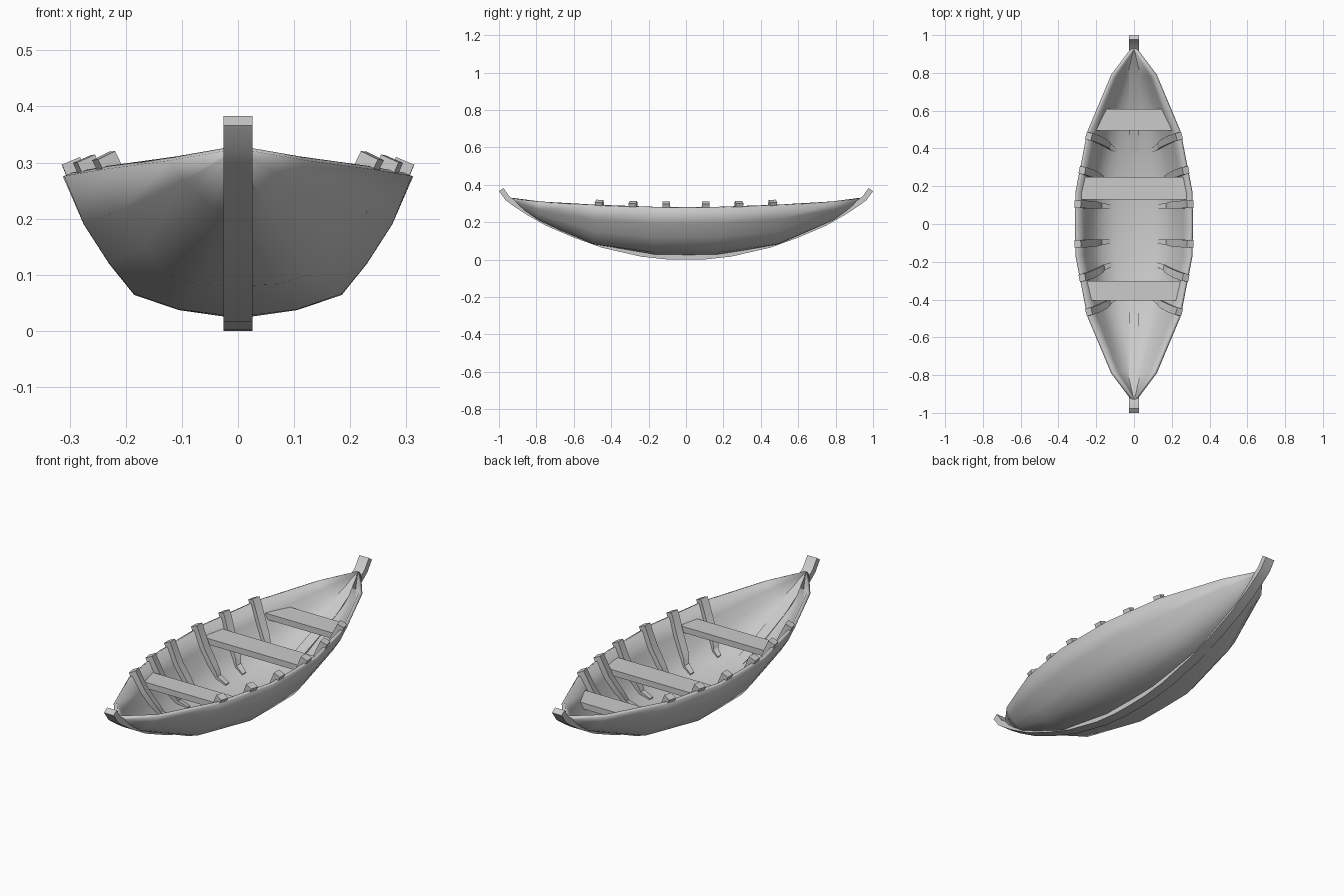
import bpy, bmesh, math
from mathutils import Vector

if "Cube" in bpy.data.objects:
    bpy.data.objects.remove(bpy.data.objects["Cube"])

# half cross-sections (x, z) from keel to rim, at distances from midship
STATIONS = [
    (0.00, [(0, .022), (.105, .037), (.185, .064), (.230, .120), (.275, .190), (.312, .275)]),
    (0.17, [(0, .025), (.105, .038), (.185, .066), (.230, .121), (.275, .191), (.310, .276)]),
    (0.49, [(0, .080), (.070, .083), (.125, .100), (.168, .150), (.210, .213), (.247, .287)]),
    (0.79, [(0, .205), (.025, .212), (.048, .223), (.073, .243), (.097, .268), (.121, .304)]),
    (0.935, [(0, .300), (.003, .303), (.005, .307), (.007, .311), (.009, .316), (.012, .323)]),
]


def make(name, verts, faces, smooth=None):
    bm = bmesh.new()
    vs = [bm.verts.new(v) for v in verts]
    for f in faces:
        bm.faces.new([vs[i] for i in f])
    bmesh.ops.recalc_face_normals(bm, faces=bm.faces[:])
    me = bpy.data.meshes.new(name)
    bm.to_mesh(me)
    bm.free()
    ob = bpy.data.objects.new(name, me)
    bpy.context.collection.objects.link(ob)
    if smooth:
        bpy.ops.object.select_all(action='DESELECT')
        ob.select_set(True)
        bpy.context.view_layer.objects.active = ob
        bpy.ops.object.shade_smooth_by_angle(angle=math.radians(smooth))
    return ob


def loft(rings):
    """Verts and faces of a closed tube through rings of four points."""
    n = len(rings)
    verts = [p for r in rings for p in r]
    faces = [(4*i + k, 4*i + (k + 1) % 4, 4*i + 4 + (k + 1) % 4, 4*i + 4 + k)
             for i in range(n - 1) for k in range(4)]
    return verts, faces + [(3, 2, 1, 0), tuple(range(4*n - 4, 4*n))]


def hull_point(y, t):
    """Point on the outer hull (x > 0, y > 0); t runs 0 at keel to 5 at rim."""
    for (y0, a), (y1, b) in zip(STATIONS, STATIONS[1:]):
        if y <= y1:
            break
    f = (y - y0) / (y1 - y0)
    i = max(0, min(int(t), 4))
    p = [Vector(a[k]).lerp(Vector(b[k]), f) for k in (i, i + 1)]
    q = p[0] + (p[1] - p[0]) * (t - i)
    return Vector((q.x, y, q.y))


# hull shell
rows = [(-y, s) for y, s in reversed(STATIONS[1:])] + STATIONS
verts, faces = [], []
for y, s in rows:
    verts += [(-x, y, z) for x, z in reversed(s[1:])] + [(x, y, z) for x, z in s]
W = 11
for i in range(len(rows) - 1):
    for k in range(W - 1):
        # reversed winding keeps the outside facing down
        faces.append((i*W + k, i*W + W + k, i*W + W + k + 1, i*W + k + 1))
hull = make("hull", verts, faces, 40)
# make sure normals point outward (down at the keel)
mid = min(hull.data.polygons, key=lambda p: p.center.z)
if mid.normal.z > 0:
    hull.data.flip_normals()
sol = hull.modifiers.new("thickness", 'SOLIDIFY')
sol.thickness = 0.016
sol.offset = -1

# keel with raised stems
half = [(.11, .002), (.24, .016), (.45, .064), (.60, .118), (.75, .182), (.86, .245),
        (.93, .292), (.965, .318), (1.0, .366)]
path = [Vector((-y, z)) for y, z in reversed(half)] + [Vector((0, 0))] + [Vector(p) for p in half]
rings = []
for i, p in enumerate(path):
    d = (path[min(i + 1, len(path) - 1)] - path[max(i - 1, 0)]).normalized()
    q = p + Vector((-d.y, d.x)) * 0.029
    rings.append([(-.026, p.x, p.y), (.026, p.x, p.y), (.026, q.x, q.y), (-.026, q.x, q.y)])
make("keel", *loft(rings), 30)

# ribs, normal to the hull and curving in toward midship
for n, (y0, shift) in enumerate([(.105, .012), (.288, .07), (.47, .075)]):
    rings = []
    for t in (1.3, 1.7, 2, 2.5, 3, 4, 5, 5.22):
        y = y0 - shift * (max(0, 5.22 - t) / 3.9) ** 1.5
        p = hull_point(y, t)
        a = (hull_point(y + .06, t) - hull_point(y - .06, t)).normalized()
        b = hull_point(y, t + .3) - hull_point(y, t - .3)
        nrm = a.cross(b).normalized()
        if nrm.x > 0:
            nrm = -nrm
        w = .012 + .008 * min(1, (t - 1.3) / 2)
        deep = .022 + .018 * min(1, (t - 1.3) / 1.5)
        rings.append([p + nrm*.005 - a*w, p + nrm*.005 + a*w, p + nrm*deep + a*w, p + nrm*deep - a*w])
    for sx in (1, -1):
        for sy in (1, -1):
            r = [[(v.x*sx, v.y*sy, v.z) for v in ring] for ring in rings]
            side = ("left", "right")[sx > 0] + "_" + ("front", "back")[sy > 0]
            make(f"rib_{n + 1}_{side}", *loft(r), 30)

# seats: front y, half width there, back y, half width there
for name, ya, wa, yb, wb in [("front_seat", -.405, .238, -.302, .258),
                             ("middle_seat", .13, .282, .25, .266),
                             ("bow_seat", .495, .215, .61, .150)]:
    ring = lambda y, w: [(-w + .01, y, .208), (w - .01, y, .208), (w, y, .237), (-w, y, .237)]
    make(name, *loft([ring(ya, wa), ring(yb, wb)]))
